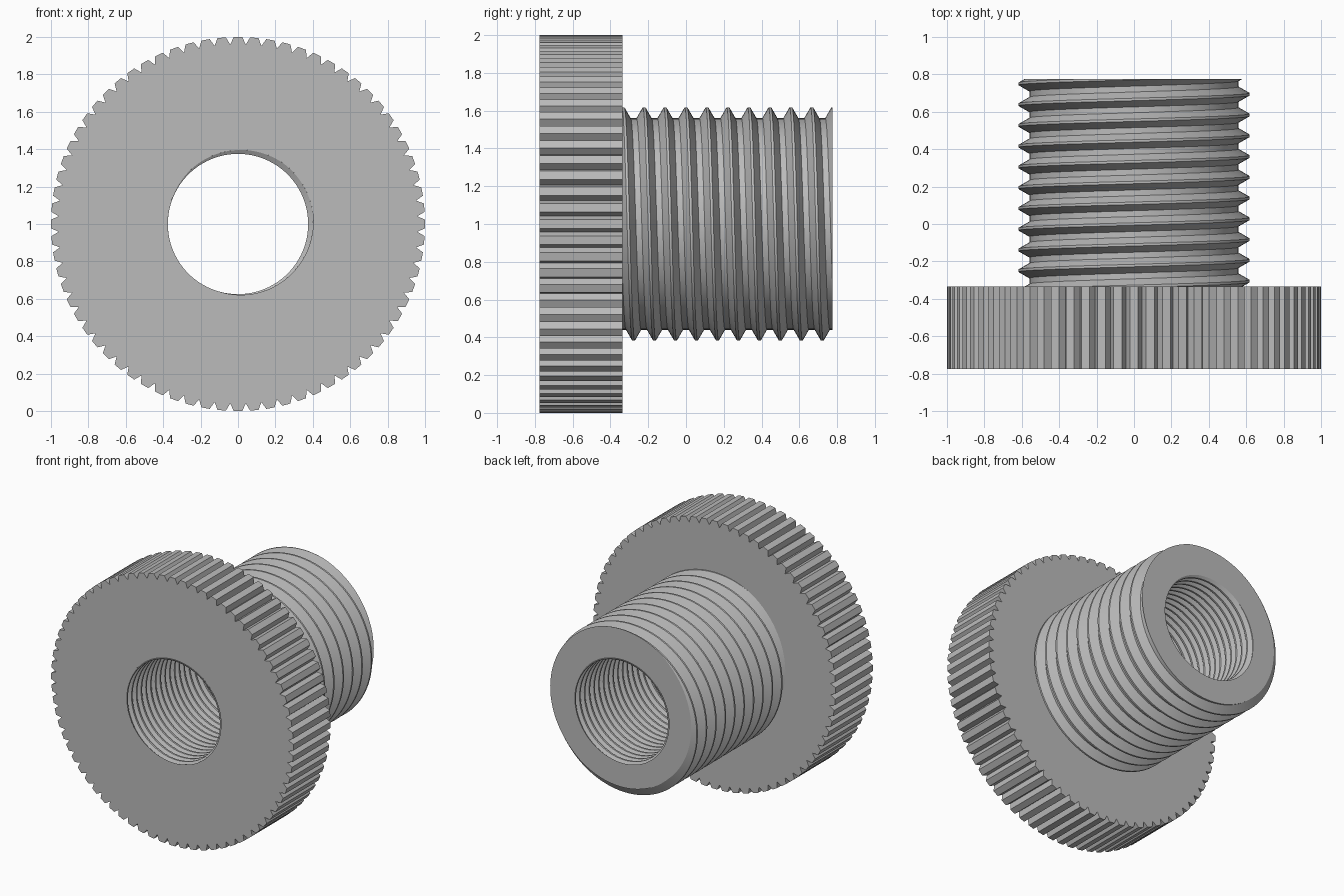
import bpy, bmesh, math

if "Cube" in bpy.data.objects:
    bpy.data.objects.remove(bpy.data.objects["Cube"])

FRONT, STEP, BACK = -0.775, -0.335, 0.775
SEG = 96
TAU = 2 * math.pi

steel = bpy.data.materials.new("Plain Grey")
steel.use_nodes = True
GREY = (0.5, 0.5, 0.5, 1)
steel.diffuse_color = GREY
steel.node_tree.nodes["Principled BSDF"].inputs["Base Color"].default_value = GREY


def point(radius, angle, y):
    """Point around the y axis; angle 0 is up and grows towards +x."""
    return (radius * math.sin(angle), y, 1 + radius * math.cos(angle))


def finish(name, bm):
    bmesh.ops.remove_doubles(bm, verts=bm.verts, dist=0.0002)
    bmesh.ops.dissolve_degenerate(bm, edges=bm.edges, dist=0.0002)
    mesh = bpy.data.meshes.new(name)
    bm.to_mesh(mesh)
    bm.free()
    obj = bpy.data.objects.new(name, mesh)
    mesh.materials.append(steel)
    bpy.context.collection.objects.link(obj)
    bpy.ops.object.select_all(action='DESELECT')
    obj.select_set(True)
    bpy.context.view_layer.objects.active = obj
    bpy.ops.object.shade_smooth_by_angle(angle=math.radians(25))


class Thread:
    """Single-start helix: flat crest, sloped flanks, flat root."""

    def __init__(self, pitch, crest, root, crest_half, root_half):
        self.pitch, self.crest, self.root = pitch, crest, root
        self.crest_half, self.root_half = crest_half, root_half

    def radius(self, angle, y):
        phase = (y / self.pitch - angle / TAU) % 1
        away = min(phase, 1 - phase)
        t = (away - self.crest_half) / (0.5 - self.root_half - self.crest_half)
        return self.crest + (self.root - self.crest) * min(max(t, 0), 1)

    def surface(self, bm, start, end, inward=False):
        """Rows follow the helix and are trimmed at both end planes."""
        c, r = self.crest_half, 0.5 - self.root_half
        first, last = math.floor(start / self.pitch) - 2, math.ceil(end / self.pitch) + 2
        rows = []
        for turn in range(first, last):
            for offset in (-r, -c, c, r):
                row = []
                for i in range(SEG + 1):
                    a = TAU * i / SEG
                    y = (turn + offset + a / TAU) * self.pitch
                    y = min(max(y, start), end)
                    row.append(bm.verts.new(point(self.radius(a, y), a, y)))
                rows.append(row)
        for low, high in zip(rows, rows[1:]):
            for i in range(SEG):
                quad = [low[i], high[i], high[i + 1], low[i + 1]]
                if max(v.co.y for v in quad) - min(v.co.y for v in quad) > 0.0001:
                    bm.faces.new(quad if not inward else quad[::-1])


def annulus(bm, outer, inner, y, forward):
    """Flat ring between two lists of (radius, angle) of equal length."""
    a = [bm.verts.new(point(r, t, y)) for r, t in outer]
    b = [bm.verts.new(point(r, t, y)) for r, t in inner]
    for i in range(len(a)):
        j = (i + 1) % len(a)
        quad = [a[i], a[j], b[j], b[i]]
        bm.faces.new(quad if not forward else quad[::-1])


outer_thread = Thread(0.111, 0.618, 0.56, 0.06, 0.14)
inner_thread = Thread(0.056, 0.405, 0.375, 0.06, 0.12)
angles = [TAU * i / SEG for i in range(SEG)]

# Threaded shaft with its flat end face
bm = bmesh.new()
outer_thread.surface(bm, STEP, BACK)
annulus(bm, [(outer_thread.radius(a, BACK), a) for a in angles],
        [(inner_thread.radius(a, BACK), a) for a in angles], BACK, False)
finish("threaded_shaft", bm)

# Fine internal thread running right through
bm = bmesh.new()
inner_thread.surface(bm, FRONT, BACK, inward=True)
finish("threaded_bore", bm)

# Knurled flange: flat teeth separated by V grooves
TEETH, HALF_GROOVE, DEPTH = 72, 0.021, 0.04
rim = []
for i in range(TEETH):
    mid = TAU * (i + 0.5) / TEETH
    rim += [(1, mid - HALF_GROOVE), (1 - DEPTH, mid), (1, mid + HALF_GROOVE)]
bm = bmesh.new()
annulus(bm, rim, [(inner_thread.radius(a, FRONT), a) for r, a in rim], FRONT, True)
annulus(bm, rim, [(0.55, a) for r, a in rim], STEP, False)
front = [bm.verts.new(point(r, a, FRONT)) for r, a in rim]
back = [bm.verts.new(point(r, a, STEP)) for r, a in rim]
for i in range(len(rim)):
    j = (i + 1) % len(rim)
    bm.faces.new([front[i], back[i], back[j], front[j]])
finish("knurled_flange", bm)
